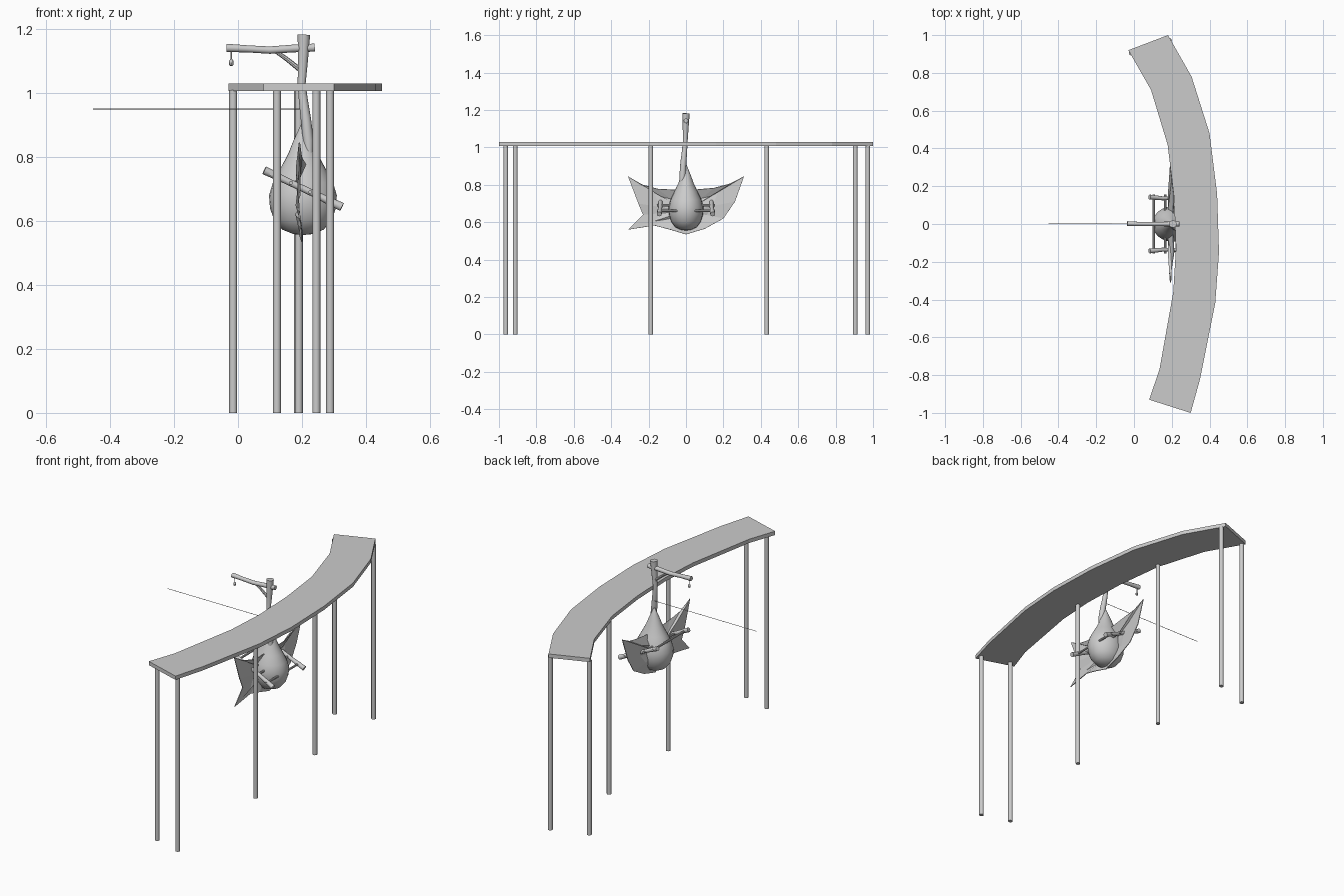
import bpy, bmesh, math
from mathutils import Vector

if "Cube" in bpy.data.objects:
    bpy.data.objects.remove(bpy.data.objects["Cube"])


def finish(name, bm, smooth=True):
    bmesh.ops.recalc_face_normals(bm, faces=bm.faces)
    me = bpy.data.meshes.new(name)
    bm.to_mesh(me)
    bm.free()
    ob = bpy.data.objects.new(name, me)
    bpy.context.collection.objects.link(ob)
    if smooth:
        bpy.ops.object.select_all(action='DESELECT')
        bpy.context.view_layer.objects.active = ob
        ob.select_set(True)
        bpy.ops.object.shade_smooth_by_angle(angle=math.radians(40))
    return ob


def tube(name, pts, radii, sides=12, squash=1.0):
    """Capped tube along points, one radius per point."""
    bm = bmesh.new()
    pts = [Vector(p) for p in pts]
    rings = []
    for i, p in enumerate(pts):
        d = (pts[min(i + 1, len(pts) - 1)] - pts[max(i - 1, 0)]).normalized()
        ref = Vector((0, 1, 0)) if abs(d.y) < 0.9 else Vector((1, 0, 0))
        u = d.cross(ref).normalized()
        v = d.cross(u)
        r = radii[i]
        rings.append([bm.verts.new(p + u * r * math.cos(a) + v * r * squash * math.sin(a))
                      for a in (2 * math.pi * k / sides for k in range(sides))])
    for a, b in zip(rings, rings[1:]):
        for k in range(sides):
            bm.faces.new((a[k], a[(k + 1) % sides], b[(k + 1) % sides], b[k]))
    bm.faces.new(rings[0])
    bm.faces.new(rings[-1])
    return finish(name, bm)


# Curved slab
outer = [(.18, 1.0), (.305, .78), (.40, .48), (.44, .16), (.45, -.15), (.43, -.42), (.35, -.82), (.30, -1.0)]
inner = [(-.03, .92), (.09, .71), (.178, .42), (.212, .14), (.222, -.13), (.208, -.36), (.135, -.77), (.08, -.93)]
bm = bmesh.new()
o = [bm.verts.new((x, y, 1.007)) for x, y in outer]
n = [bm.verts.new((x, y, 1.007)) for x, y in inner]
faces = [bm.faces.new((o[i], o[i + 1], n[i + 1], n[i])) for i in range(len(o) - 1)]
ext = bmesh.ops.extrude_face_region(bm, geom=faces)
bmesh.ops.translate(bm, vec=(0, 0, .022), verts=[g for g in ext['geom'] if isinstance(g, bmesh.types.BMVert)])
# keep the underside that the extrusion leaves open
if not any(abs(f.calc_center_median().z - 1.007) < 1e-4 for f in bm.faces):
    for i in range(len(o) - 1):
        bm.faces.new((o[i], o[i + 1], n[i + 1], n[i]))
finish("curved_top", bm, smooth=False)

# Slab legs
for i, (x, y) in enumerate([(.288, -.963), (.122, -.913), (.245, -.188), (.19, .432), (-.015, .905), (.188, .972)]):
    tube(f"leg_{i + 1}", [(x, y, 0), (x, y, 1.01)], [.0125] * 2)

# Pear-shaped body
prof = [(.001, .556), (.03, .559), (.065, .573), (.09, .603), (.103, .64), (.106, .68), (.094, .72),
        (.07, .765), (.046, .81), (.03, .85), (.014, .885), (.002, .91)]
tube("pear_body", [(.203, 0, z) for r, z in prof], [r for r, z in prof], 24, .88)

# Bent post rising from the body
tube("bent_post",
     [(.222, -.022, .80), (.22, -.018, .85), (.212, -.014, .92), (.204, -.008, .98),
      (.199, -.004, 1.03), (.203, -.002, 1.10), (.206, 0, 1.182)],
     [.012, .017, .016, .014, .0125, .0155, .0195])

# Cross arm, brace and hanging hook
tube("cross_arm", [(-.036, .002, 1.141), (.03, 0, 1.138), (.1, 0, 1.134), (.17, 0, 1.139), (.24, 0, 1.142)],
     [.013, .011, .0115, .012, .0125])
tube("arm_brace", [(.115, 0, 1.132), (.15, 0, 1.108), (.195, 0, 1.072)], [.006, .007, .008], 8)
tube("hook_cord", [(-.021, 0, 1.135), (-.021, 0, 1.10)], [.0025] * 2, 8)
tube("hook_bead", [(-.021, 0, 1.106), (-.021, 0, 1.101), (-.021, 0, 1.088), (-.021, 0, 1.085)],
     [.003, .0065, .0065, .003], 8)

# Thin line stretched sideways
tube("thin_line", [(-.453, .005, .95), (.20, .003, .95)], [.0015] * 2, 6)

# Ragged sail sheet behind and through the body: (y, z, x)
edge = [(-.31, .845, .192), (-.235, .80, .20), (-.15, .778, .212), (0, .77, .205), (.15, .783, .212),
        (.235, .805, .20), (.31, .845, .192), (.262, .71, .19), (.20, .62, .195), (.10, .565, .20),
        (0, .535, .20), (-.09, .562, .20), (-.17, .583, .198), (-.31, .56, .195), (-.23, .64, .19),
        (-.255, .70, .188)]
bm = bmesh.new()
c = bm.verts.new((.185, 0, .66))
vs = [bm.verts.new((x, y, z)) for y, z, x in edge]
mids = [bm.verts.new((.182 + .012 * (i % 2), y * .55, .66 + (z - .66) * .55)) for i, (y, z, x) in enumerate(edge)]
for i in range(len(vs)):
    j = (i + 1) % len(vs)
    bm.faces.new((c, mids[i], mids[j]))
    bm.faces.new((mids[i], vs[i], vs[j], mids[j]))
sail = finish("sail_sheet", bm, smooth=False)
sol = sail.modifiers.new("thickness", 'SOLIDIFY')
sol.thickness = .004
sol.offset = 0

# Sloping side rails with rungs tying them to the body
rail_z = lambda x: .757 - .472 * (x - .085)
for s, side in ((1, "left"), (-1, "right")):
    tube(f"rail_{side}", [(x, s * y, rail_z(x)) for x, y in ((.082, .143), (.15, .136), (.24, .137), (.325, .143))],
         [.013, .0105, .0105, .0135])
for i, x in enumerate((.105, .165, .226, .288)):
    tube(f"rung_{i + 1}", [(x, -.155, rail_z(x)), (x, 0, rail_z(x)), (x, .155, rail_z(x))], [.006] * 3, 8)
